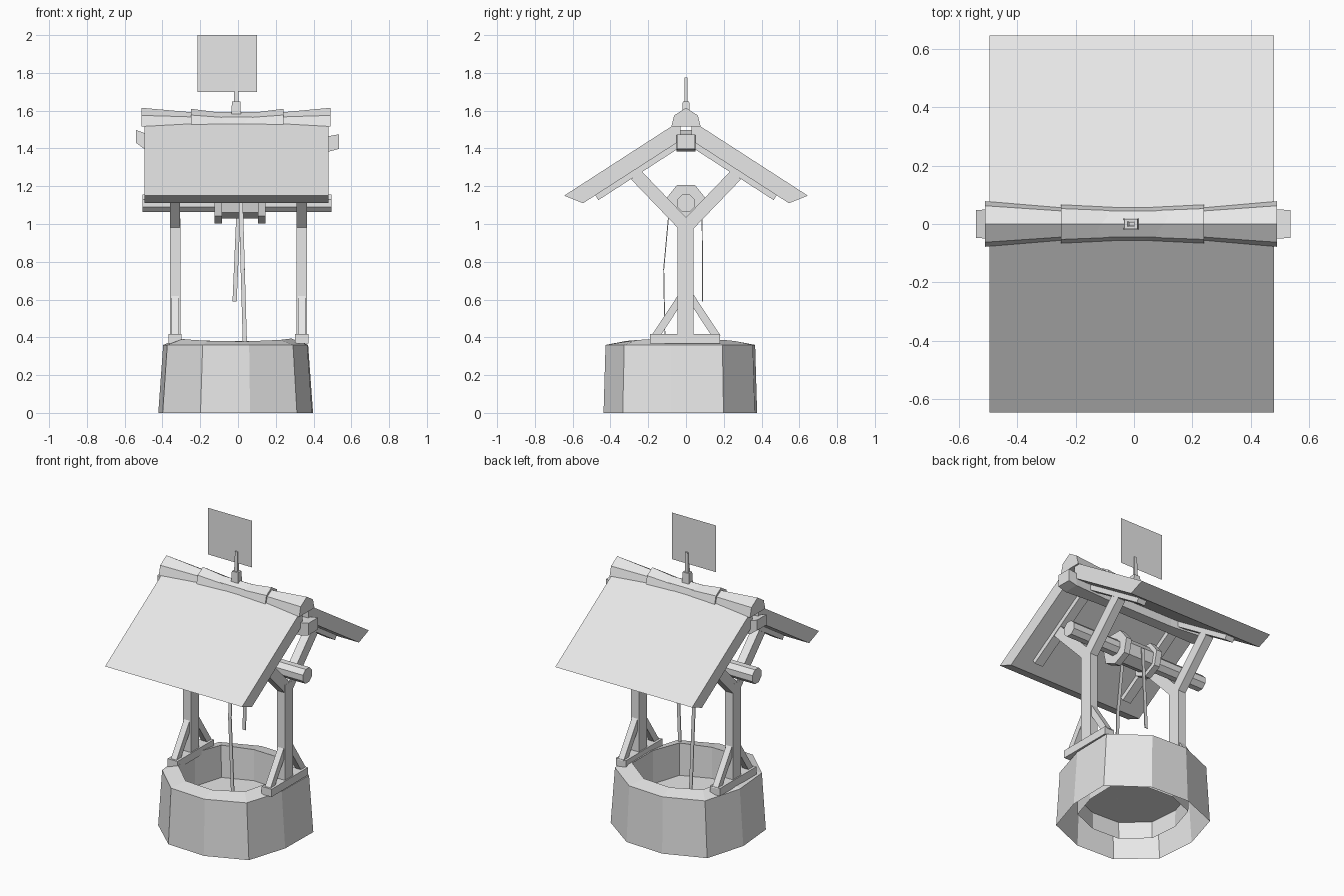
import bpy, bmesh, math
from mathutils import Matrix, Vector

cube = bpy.data.objects.get("Cube")
if cube:
    bpy.data.objects.remove(cube, do_unlink=True)

grey = bpy.data.materials.new("light_grey")
grey.use_nodes = True
grey.diffuse_color = (0.8, 0.8, 0.8, 1)
grey.node_tree.nodes["Principled BSDF"].inputs["Base Color"].default_value = (0.8, 0.8, 0.8, 1)


def finish(name, bm, recalc=True):
    if recalc:
        bmesh.ops.recalc_face_normals(bm, faces=bm.faces)
    mesh = bpy.data.meshes.new(name)
    bm.to_mesh(mesh)
    bm.free()
    mesh.materials.append(grey)
    obj = bpy.data.objects.new(name, mesh)
    bpy.context.collection.objects.link(obj)
    return obj


def beam(name, p, q, width, thick, end_scale=1.0):
    """Box from p to q, width across x, optionally tapered towards q."""
    p, q = Vector(p), Vector(q)
    d = (q - p).normalized()
    side = Vector((1, 0, 0))
    side = (side - d * side.dot(d)).normalized()
    up = d.cross(side)
    rot = Matrix((side, up, d)).transposed().to_4x4()
    bm = bmesh.new()
    bmesh.ops.create_cube(bm, size=1)
    for v in bm.verts:
        k = end_scale if v.co.z > 0 else 1
        v.co = (v.co.x * width * k, v.co.y * thick * k, v.co.z * (q - p).length)
    bm.transform(Matrix.Translation((p + q) / 2) @ rot)
    return finish(name, bm)


def loft(name, rings, caps=True, recalc=True):
    """Skin closed rings of points."""
    bm = bmesh.new()
    loops = [[bm.verts.new(c) for c in ring] for ring in rings]
    n = len(loops[0])
    for a, b in zip(loops, loops[1:]):
        for i in range(n):
            j = (i + 1) % n
            bm.faces.new((a[i], a[j], b[j], b[i]))
    if caps:
        bm.faces.new(loops[0])
        bm.faces.new(loops[-1])
    return finish(name, bm, recalc)


def extrude_x(name, profile, x0, x1):
    """Extrude a (y, z) outline along x."""
    return loft(name, [[(x, y, z) for y, z in profile] for x in (x0, x1)])


def drum(name, x0, x1, r, sides):
    """Cylinder along x on the winch axis, with a flat on top."""
    turns = [math.tau * (i + 0.5) / sides for i in range(sides)]
    return extrude_x(name, [(r * math.sin(a), 1.11 + r * math.cos(a)) for a in turns], x0, x1)


def sheet(name, points):
    bm = bmesh.new()
    bm.faces.new([bm.verts.new(c) for c in points])
    return finish(name, bm, recalc=False)


# Stone well: rough ten-sided ring, open underneath
BULGE = (1.01, 1.09, 1.0, 1.15, 1.06, 1.01, 1.1, 1.0, 1.07, 1.06)


def well_ring(r, z, stretch=1.0, wave=0.0):
    pts = []
    for i, bulge in enumerate(BULGE):
        a = math.radians(11 + 36 * i)
        k = r * bulge
        pts.append((-0.015 + k * math.sin(a), -0.03 - stretch * k * math.cos(a),
                    z - wave * math.cos(2 * a)))
    return pts


loft("well_wall", [well_ring(0.41, 0), well_ring(0.384, 0.36, 1.04),
                   well_ring(0.30, 0.386, 1.0, 0.008), well_ring(0.295, 0.07)],
     caps=False, recalc=False)
sheet("well_floor", well_ring(0.297, 0.18))

# Side frames: foot, post, braces, forked arms and rafters
for tag, x in (("right", -0.333), ("left", 0.337)):
    beam(f"{tag}_foot", (x, -0.19, 0.392), (x, 0.18, 0.392), 0.07, 0.05)
    beam(f"{tag}_post", (x, -0.003, 0.38), (x, -0.003, 1.03), 0.056, 0.083)
    for end, s in (("front", -1), ("back", 1)):
        beam(f"{tag}_{end}_brace", (x, s * 0.165, 0.40), (x, s * 0.02, 0.62), 0.04, 0.04)
        beam(f"{tag}_{end}_arm", (x, s * 0.01, 0.995), (x, s * 0.265, 1.26), 0.054, 0.07)
        beam(f"{tag}_{end}_rafter", (x, s * 0.03, 1.442), (x, s * 0.48, 1.152), 0.06, 0.06)

# Thick roof panels with slanted eaves
for end, s in (("front", -1), ("back", 1)):
    outline = [(0.03, 1.547), (0.645, 1.15), (0.545, 1.11), (0.03, 1.442)]
    extrude_x(f"{end}_roof", [(s * y, z) for y, z in outline], -0.495, 0.48)


# Ridge caps: pentagon section (x, half width, bottom, top)
def cap(name, stations):
    loft(name, [[(x, -w, b), (x, -0.8 * w, b + 0.6 * (t - b)), (x, 0, t),
                 (x, 0.8 * w, b + 0.6 * (t - b)), (x, w, b)] for x, w, b, t in stations])


cap("ridge_cap", [(-0.51, 0.078, 1.515, 1.615), (-0.25, 0.056, 1.53, 1.592),
                  (0.24, 0.056, 1.53, 1.592), (0.49, 0.078, 1.515, 1.615)])
cap("ridge_cap_middle", [(-0.25, 0.066, 1.527, 1.61), (-0.005, 0.054, 1.53, 1.578),
                         (0.24, 0.066, 1.527, 1.61)])

# Ridge beam with flared, lifted ends (x, half width, bottom, top)
loft("ridge_beam", [[(x, -w, b), (x, w, b), (x, w, t), (x, -w, t)]
                    for x, w, b, t in ((-0.54, 0.048, 1.43, 1.497), (-0.49, 0.05, 1.393, 1.48),
                                       (-0.25, 0.036, 1.385, 1.455), (0.25, 0.036, 1.385, 1.455),
                                       (0.48, 0.05, 1.383, 1.465), (0.535, 0.048, 1.398, 1.475))])

# Winch
drum("axle", -0.505, 0.495, 0.05, 8)
drum("spool", -0.09, 0.11, 0.08, 7)
drum("right_spool_flange", -0.125, -0.085, 0.108, 7)
drum("left_spool_flange", 0.105, 0.145, 0.108, 7)

# Ropes as thin ribbons
beam("long_rope_upper", (0.015, -0.085, 1.12), (0.025, -0.118, 0.76), 0.022, 0.005)
beam("long_rope_lower", (0.025, -0.118, 0.76), (0.042, -0.108, 0.18), 0.022, 0.005)
beam("short_rope", (0.005, 0.085, 1.12), (-0.018, 0.088, 0.59), 0.022, 0.005)

# Finial and flag
beam("finial_base", (-0.01, 0, 1.565), (-0.01, 0, 1.648), 0.052, 0.04, 0.85)
beam("finial_rod", (-0.01, 0, 1.64), (-0.008, 0, 1.775), 0.024, 0.018, 0.75)
sheet("flag", [(-0.215, 0, 1.70), (0.1, 0, 1.70), (0.1, 0, 2.0), (-0.215, 0, 2.0)])
